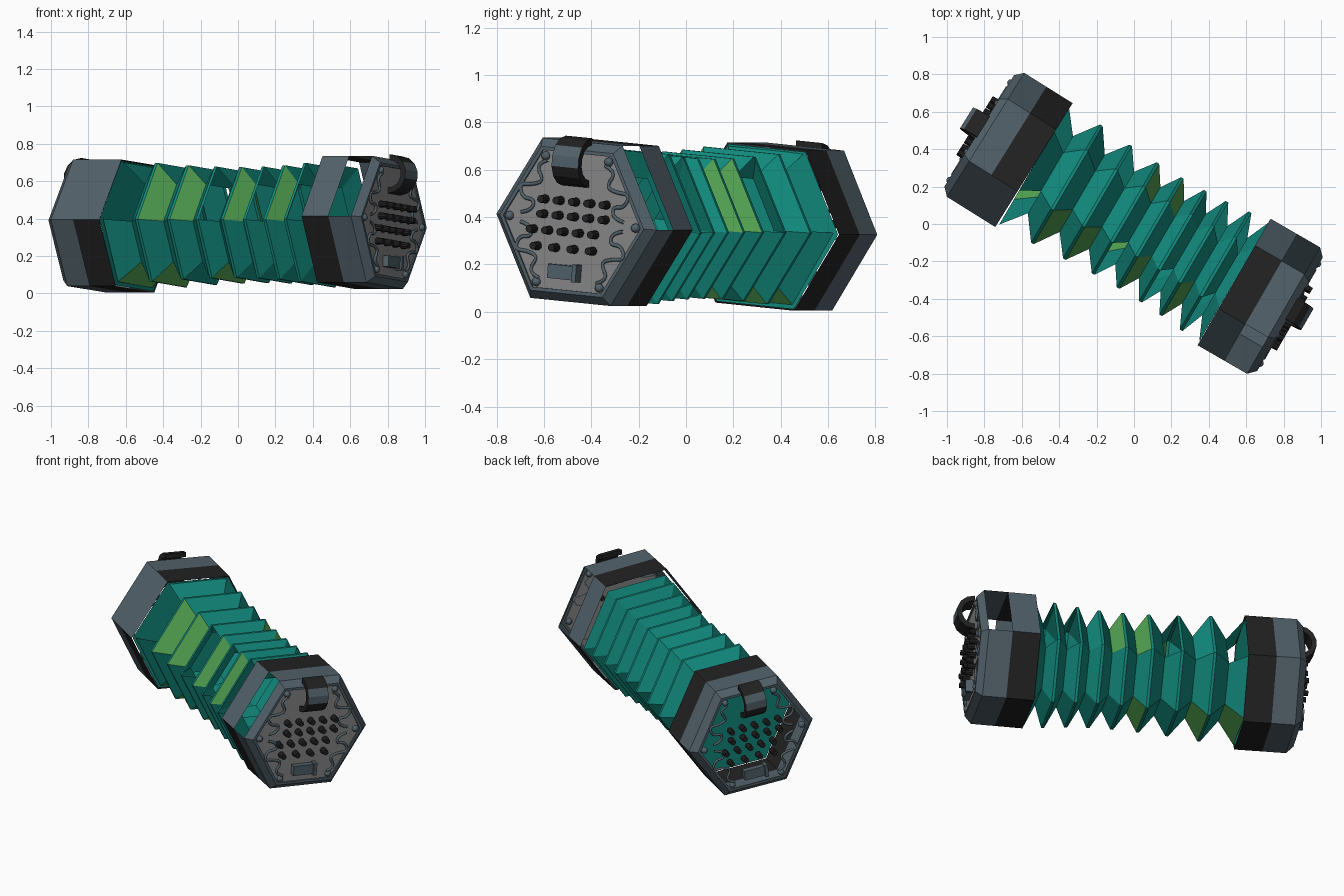
import bpy, bmesh
from math import sin, cos, pi, radians
from mathutils import Matrix, Vector

if "Cube" in bpy.data.objects:
    bpy.data.objects.remove(bpy.data.objects["Cube"], do_unlink=True)


def material(name, rgb):
    m = bpy.data.materials.new(name)
    m.use_nodes = True
    m.diffuse_color = (*rgb, 1)
    m.node_tree.nodes["Principled BSDF"].inputs["Base Color"].default_value = (*rgb, 1)
    return m


MATS = [material("teal", (.006, .26, .21)), material("green", (.085, .37, .085)),
        material("slate", (.085, .12, .145)), material("black", (.016, .016, .016)),
        material("grey", (.25, .25, .25))]
TEAL, GREEN, SLATE, BLACK, GREY = range(5)


def frame(x, y, z, angle, roll):
    """Local x runs across the hexagon, y up, z outward along the axis."""
    a = Vector((cos(angle), sin(angle), 0))
    u = (Vector((0, 0, 1)).cross(a) + Vector((0, 0, roll))).normalized()
    v = a.cross(u)
    m = Matrix((u, v, a)).transposed().to_4x4()
    m.translation = (x, y, z)
    return m


def finish(name, bm, place, smooth=False):
    me = bpy.data.meshes.new(name)
    bm.to_mesh(me)
    bm.free()
    for m in MATS:
        me.materials.append(m)
    for p in me.polygons:
        p.use_smooth = smooth
    ob = bpy.data.objects.new(name, me)
    ob.matrix_world = place
    bpy.context.collection.objects.link(ob)
    return ob


def hex_ring(bm, r, a):
    return [bm.verts.new((r * cos(k * pi / 3), r * sin(k * pi / 3), a)) for k in range(6)]


def hex_loft(name, rings, place, colour):
    """Skin hexagonal rings; colour(band, side) gives a slot or None for an open panel."""
    bm = bmesh.new()
    loops = [hex_ring(bm, r, a) for r, a in rings]
    for band, (lo, hi) in enumerate(zip(loops, loops[1:])):
        for k in range(6):
            slot = colour(band, k)
            if slot is not None:
                n = (k + 1) % 6
                bm.faces.new((lo[k], lo[n], hi[n], hi[k])).material_index = slot
    return finish(name, bm, place)


def hex_plate(name, r, a, place, slot):
    bm = bmesh.new()
    bm.faces.new(hex_ring(bm, r, a)).material_index = slot
    return finish(name, bm, place)


def box(name, size, at, place, slot):
    bm = bmesh.new()
    bmesh.ops.create_cube(bm, size=1, matrix=Matrix.Translation(at) @ Matrix.Diagonal((*size, 1)))
    for f in bm.faces:
        f.material_index = slot
    return finish(name, bm, place)


FACE = .345     # outer face height above the inner plane
DECK = .337     # recessed plate


def strap(name, place):
    # Arched strap standing on the end plate
    bm = bmesh.new()
    rows = []
    for i in range(8):
        t = pi * i / 7
        rows.append([bm.verts.new((u, .255 - r * cos(t), DECK + r * sin(t)))
                     for r, u in ((.105, -.065), (.105, .065), (.075, .065), (.075, -.065))])
    for i, (p, q) in enumerate(zip(rows, rows[1:])):
        for k in range(4):
            n = (k + 1) % 4
            f = bm.faces.new((p[k], p[n], q[n], q[k]))
            f.material_index = SLATE if k == 0 and i in (3, 4) else BLACK
    for row in (rows[0], rows[-1]):
        bm.faces.new(row).material_index = BLACK
    bmesh.ops.recalc_face_normals(bm, faces=bm.faces)
    finish(name, bm, place)


def scrolls(name, place):
    # Four wavy ornaments, mirrored across and up
    cu = bpy.data.curves.new(name, "CURVE")
    cu.dimensions = "3D"
    cu.bevel_depth = .008
    cu.bevel_resolution = 1
    cu.resolution_u = 4
    path = [(.14, .25), (.20, .23), (.15, .16), (.21, .14), (.27, .14), (.25, .08),
            (.19, .08), (.20, .03), (.25, .02)]
    for su in (-1, 1):
        for sv in (-1, 1):
            s = cu.splines.new("NURBS")
            s.points.add(len(path) - 1)
            for pt, (u, v) in zip(s.points, path):
                pt.co = (su * u, sv * v, DECK + .006, 1)
            s.use_endpoint_u = True
            s.order_u = 3
    cu.materials.append(MATS[SLATE])
    ob = bpy.data.objects.new(name, cu)
    ob.matrix_world = place
    bpy.context.collection.objects.link(ob)


def end_box(side, place, length, colour):
    # Hexagonal casing with chamfered rim
    z0 = FACE - length
    hex_loft(side + "_casing", [(.392, z0), (.392, z0 + .165), (.392, FACE - .04),
                                (.352, FACE), (.335, FACE), (.335, DECK)], place, colour)

    # Playing buttons in four rows
    bm = bmesh.new()
    for v, start, count, step in ((.085, -.14, 5, .075), (.022, -.14, 5, .075),
                                  (-.045, -.185, 5, .075), (-.115, -.16, 4, .09)):
        for i in range(count):
            bmesh.ops.create_cone(bm, cap_ends=True, segments=10, radius1=.019, radius2=.016,
                                  depth=.045, matrix=Matrix.Translation(
                                      (start + i * step, v, DECK + .022)))
    for f in bm.faces:
        f.material_index = BLACK
    finish(side + "_buttons", bm, place)

    # Corner rivets
    bm = bmesh.new()
    for k in range(6):
        at = Vector((.308 * cos(k * pi / 3), .308 * sin(k * pi / 3), DECK))
        bmesh.ops.create_uvsphere(bm, u_segments=10, v_segments=6, radius=.02,
                                  matrix=Matrix.Translation(at))
    for f in bm.faces:
        f.material_index = SLATE
    finish(side + "_rivets", bm, place, smooth=True)

    scrolls(side + "_scrolls", place)
    strap(side + "_strap", place)
    box(side + "_lever", (.13, .06, .035), (-.02, -.215, DECK + .017), place, SLATE)
    box(side + "_lever_foot", (.02, .075, .05), (.05, -.215, DECK + .02), place, SLATE)


ROLL = .088
right = frame(.535, -.31, .38, radians(-30), -ROLL)
left = frame(-.535, .315, .36, radians(148), ROLL)


def right_colour(band, k):
    upper = k in (0, 2)
    if band == 0:
        return SLATE if upper else BLACK
    return None if band == 1 and upper else SLATE


def left_colour(band, k):
    return BLACK if band == 0 and k != 0 else SLATE


end_box("right_end", right, .345, right_colour)
end_box("left_end", left, .345, left_colour)
hex_plate("right_end_plate", .336, DECK, right, GREY)
hex_plate("left_end_diaphragm", .385, .004, left, TEAL)

# Bellows: alternating valleys and flat-edged peaks, narrowest in the middle
LENGTH = 1.239
peaks = [.204, .394, .567, .72, .86, .99, 1.125]
rings = [(.37, 0)]
previous = 0
for i, s in enumerate(peaks):
    r = .342 + .025 * ((i - 3) / 3) ** 2
    rings += [(.24, (previous + s) / 2), (r, s - .008), (r, s + .008)]
    previous = s
rings += [(.24, (previous + LENGTH) / 2), (.37, LENGTH)]

# Open and green panels, by side of the hexagon and fold number
OPEN = {0: (0, 2, 6, 7), 2: (0, 3, 5, 7)}
LEAF = {0: (3, 4), 2: (1, 2, 4, 6), 4: (0, 1, 3)}


def bellows_colour(band, k):
    fold, part = divmod(band, 3)
    if part == 0 and fold in OPEN.get(k, ()):
        return None
    return GREEN if part == 0 and fold in LEAF.get(k, ()) else TEAL


bellows_place = frame(-.535, .315, .365, radians(-30.3), -ROLL)
hex_loft("bellows", rings, bellows_place, bellows_colour)
